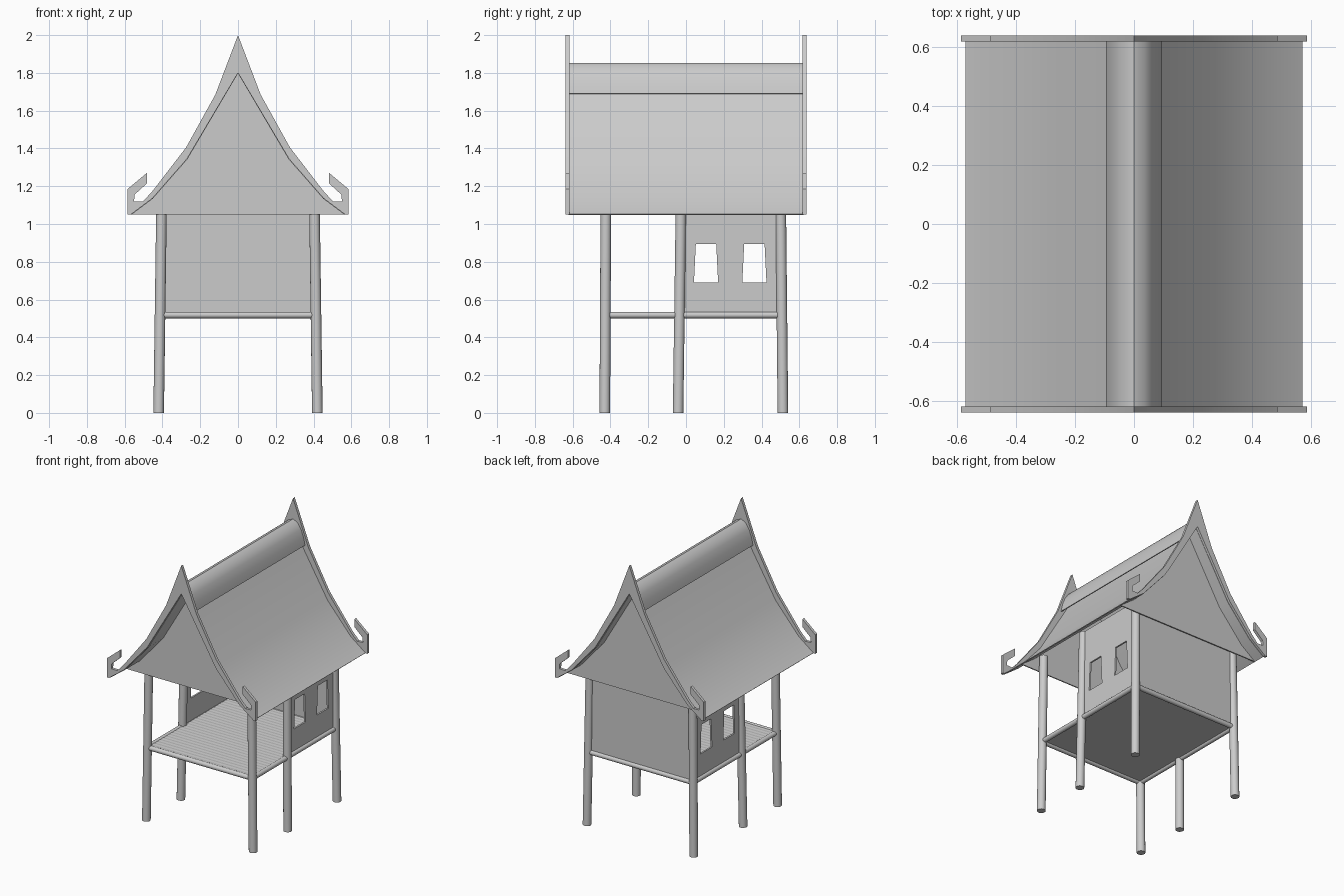
import bpy, bmesh, math
from mathutils import Vector

if "Cube" in bpy.data.objects:
    bpy.data.objects.remove(bpy.data.objects["Cube"])

GREY = (0.6, 0.6, 0.6, 1)
mat = bpy.data.materials.new("plain grey")
mat.use_nodes = True
mat.diffuse_color = GREY
mat.node_tree.nodes["Principled BSDF"].inputs["Base Color"].default_value = GREY


def activate(obj):
    bpy.ops.object.select_all(action='DESELECT')
    obj.select_set(True)
    bpy.context.view_layer.objects.active = obj


def finish(obj, angle=35):
    obj.data.materials.clear()
    obj.data.materials.append(mat)
    activate(obj)
    bpy.ops.object.shade_smooth_by_angle(angle=math.radians(angle))
    return obj


def rod(name, a, b, r, sides=20):
    """Round bar between two points."""
    a, b = Vector(a), Vector(b)
    bpy.ops.mesh.primitive_cylinder_add(vertices=sides, radius=r, depth=(b - a).length,
                                        location=(a + b) / 2)
    obj = bpy.context.object
    obj.name = name
    obj.rotation_euler = (b - a).to_track_quat('Z', 'Y').to_euler()
    return finish(obj)


def plate(name, outlines, thick, loc, turn=0):
    """Upright plate from an outline and optional holes."""
    cu = bpy.data.curves.new(name, 'CURVE')
    cu.dimensions = '2D'
    cu.fill_mode = 'BOTH'
    cu.extrude = thick / 2
    for pts in outlines:
        sp = cu.splines.new('POLY')
        sp.points.add(len(pts) - 1)
        for p, (u, v) in zip(sp.points, pts):
            p.co = (u, v, 0, 1)
        sp.use_cyclic_u = True
    obj = bpy.data.objects.new(name, cu)
    bpy.context.collection.objects.link(obj)
    obj.location = loc
    obj.rotation_euler = (math.pi / 2, 0, turn)
    activate(obj)
    bpy.ops.object.convert(target='MESH')
    return finish(bpy.context.object, 10)


def shell(name, profile, half_length, thick):
    """Thin open sheet: a profile swept from front to back."""
    bm = bmesh.new()
    front, back = [[bm.verts.new((x, y, z)) for x, z in profile]
                   for y in (-half_length, half_length)]
    for i in range(len(profile) - 1):
        bm.faces.new((front[i], front[i + 1], back[i + 1], back[i]))
    me = bpy.data.meshes.new(name)
    bm.to_mesh(me)
    bm.free()
    obj = bpy.data.objects.new(name, me)
    bpy.context.collection.objects.link(obj)
    mod = obj.modifiers.new("thickness", 'SOLIDIFY')
    mod.thickness = thick
    mod.offset = 0
    activate(obj)
    bpy.ops.object.modifier_apply(modifier=mod.name)
    return finish(obj)


def mirrored(half):
    """Half profile from the eave to the centre, continued to the other side."""
    return half + [(-x, z) for x, z in reversed(half) if x > 0]


# Leaning posts
TOP = 1.15
for side, sx in (("left", 1), ("right", -1)):
    for row, y0, y1 in (("front", -0.43, -0.424), ("middle", -0.042, -0.026), ("back", 0.513, 0.501)):
        rod(f"{row}_{side}_post", (sx * 0.42, y0, 0), (sx * 0.404, y1, TOP), 0.028)

# Floor rails
X, F, B, Z = 0.412, -0.428, 0.508, 0.518
rod("front_rail", (-X, F, Z), (X, F, Z), 0.017)
rod("back_rail", (-X, B, Z), (X, B, Z), 0.017)
for side, sx in (("left", 1), ("right", -1)):
    rod(f"{side}_rail", (sx * X, F, Z), (sx * X, B, Z), 0.017)

# Slatted floor
slats = 28
step = (B - F) / (2 * slats)
ridges = [(F + i * step, 0.528 + 0.002 * (i % 2)) for i in range(2 * slats + 1)]
plate("slat_floor", [[(F, 0.516)] + [(B, 0.516)] + ridges[::-1]], 2 * X, (0, 0, 0), math.pi / 2)

# Walls with tapered windows on both sides
wall = [(-0.03, Z), (B, Z), (B, TOP), (-0.03, TOP)]
windows = [[(c - 0.064, 0.69), (c + 0.064, 0.69), (c + 0.054, 0.895), (c - 0.054, 0.895)]
           for c in (0.106, 0.362)]
for side, sx in (("left", 1), ("right", -1)):
    plate(f"{side}_wall", [wall] + windows, 0.012, (sx * 0.407, 0, 0), math.pi / 2)
plate("back_wall", [[(-X, Z), (X, Z), (X, TOP), (-X, TOP)]], 0.012, (0, B - 0.003, 0))

# Curved roof with a rounded ridge cap
inner = mirrored([(0.568, 1.05), (0.454, 1.135), (0.27, 1.345), (0, 1.8)])
shell("roof", inner, 0.622, 0.006)
cap = mirrored([(0.092, 1.69), (0.08, 1.745), (0.06, 1.795), (0.034, 1.835), (0, 1.85)])
shell("ridge_cap", cap, 0.622, 0.006)

# Gable panels set back against the posts, and hooked bargeboards at the roof ends
outer = [(0.585, 1.05), (0.585, 1.185), (0.483, 1.27), (0.483, 1.214), (0.548, 1.155),
         (0.55, 1.12), (0.505, 1.118), (0.456, 1.17), (0.275, 1.405), (0.12, 1.685), (0, 2.0)]
board = mirrored(outer) + inner[::-1]
for end, sy, panel_y in (("front", -1, -0.457), ("back", 1, 0.534)):
    plate(f"{end}_gable", [inner], 0.008, (0, panel_y, 0))
    plate(f"{end}_bargeboard", [board], 0.02, (0, sy * 0.628, 0))
